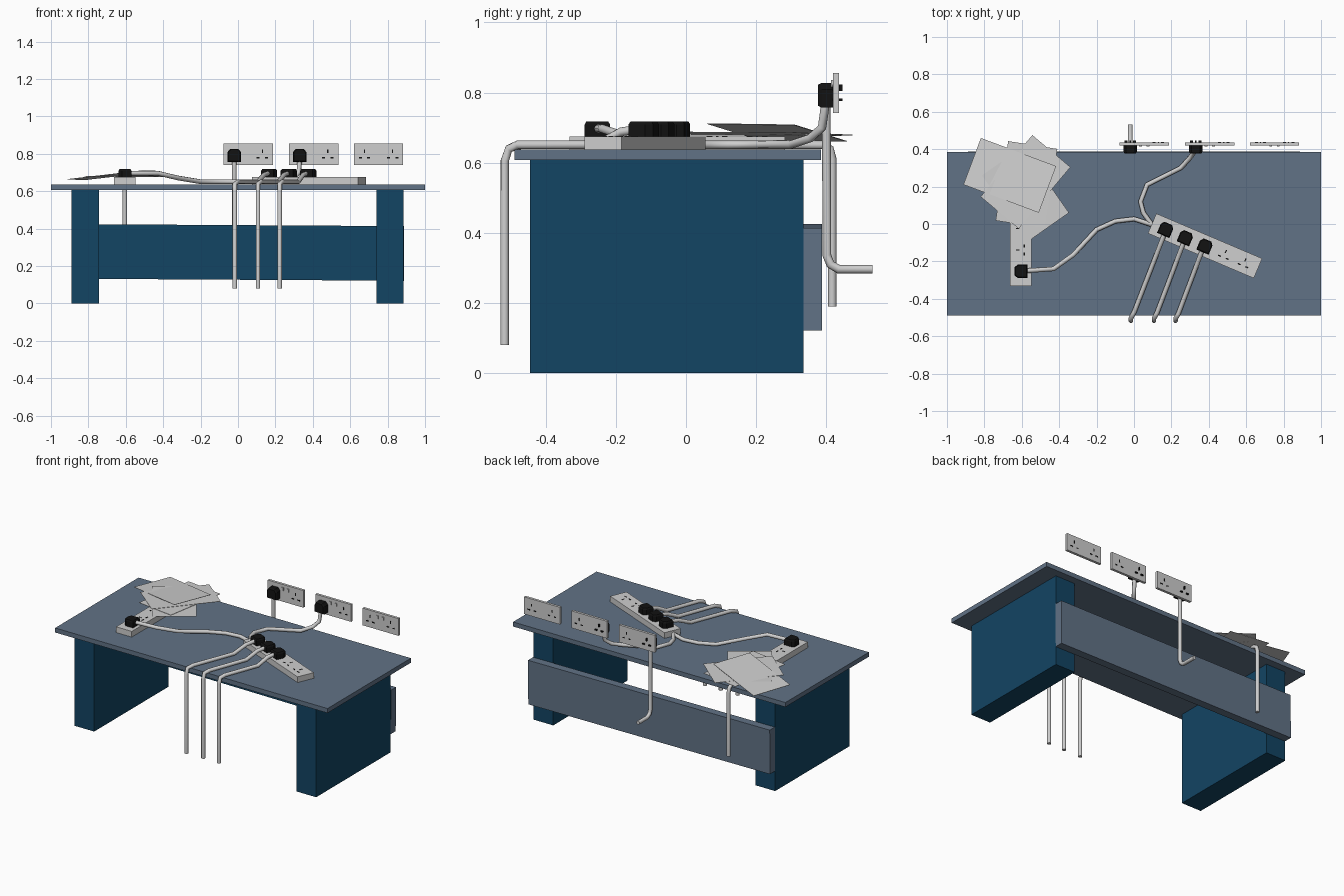
import bpy, bmesh
from math import radians
from mathutils import Matrix, Vector

cube = bpy.data.objects.get("Cube")
if cube:
    bpy.data.objects.remove(cube, do_unlink=True)


def material(name, r, g, b):
    m = bpy.data.materials.new(name)
    m.use_nodes = True
    m.diffuse_color = (r, g, b, 1)
    bsdf = next(n for n in m.node_tree.nodes if n.type == 'BSDF_PRINCIPLED')
    bsdf.inputs["Base Color"].default_value = (r, g, b, 1)
    return m


SLATE = material("slate", 0.12, 0.17, 0.24)
TEAL = material("deep teal", 0.006, 0.058, 0.125)
GREY = material("light grey", 0.62, 0.62, 0.62)
BLACK = material("black", 0.006, 0.006, 0.006)


def finish(name, bm, mats, frame=None):
    bmesh.ops.recalc_face_normals(bm, faces=bm.faces)
    mesh = bpy.data.meshes.new(name)
    bm.to_mesh(mesh)
    bm.free()
    for m in mats:
        mesh.materials.append(m)
    ob = bpy.data.objects.new(name, mesh)
    bpy.context.collection.objects.link(ob)
    if frame:
        ob.matrix_world = frame
    return ob


def boxes(name, parts, mats, frame=None):
    """Each part is (centre, size); all join into one mesh."""
    bm = bmesh.new()
    for centre, size in parts:
        bmesh.ops.create_cube(bm, size=1, matrix=Matrix.Translation(centre) @ Matrix.Diagonal((*size, 1)))
    return finish(name, bm, mats, frame)


def frame_at(loc, angle=0, axis='Z'):
    return Matrix.Translation(loc) @ Matrix.Rotation(radians(angle), 4, axis)


# Desk
boxes("desk_top", [((0, -0.052, 0.622), (2, 0.875, 0.03))], [SLATE])
for side, x in (("right", -0.817), ("left", 0.813)):
    boxes(side + "_leg", [((x, -0.055, 0.304), (0.145, 0.78, 0.607))], [TEAL])
panel = boxes("back_panel", [((0, 0, 0), (1.775, 0.053, 0.292))], [SLATE, TEAL],
              frame_at((0, 0.3615, 0.273), 0.35, 'Y'))
for f in panel.data.polygons:
    f.material_index = int(f.normal.y < -0.5)


# Sockets: one upright slot above two flat slots, cut through to both faces
def slots(name, xs, z, depth, frame):
    parts = []
    for x in xs:
        parts.append(((x, 0.016, z), (0.006, 0.018, depth)))
        parts += [((x + s * 0.022, -0.018, z), (0.016, 0.007, depth)) for s in (-1, 1)]
    boxes(name, parts, [BLACK], frame)


def plug(name, frame):
    bm = bmesh.new()
    outline = [(-0.036, -0.036), (0.036, -0.036), (0.036, 0.016),
               (0.022, 0.034), (-0.022, 0.034), (-0.036, 0.016)]
    rings = []
    for z, s in ((0, 1), (0.034, 1), (0.043, 0.86)):
        rings.append([bm.verts.new((x * s, y * s, z)) for x, y in outline])
    for low, high in zip(rings, rings[1:]):
        for i in range(len(outline)):
            j = (i + 1) % len(outline)
            bm.faces.new((low[i], low[j], high[j], high[i]))
    bm.faces.new(rings[0])
    bm.faces.new(rings[-1])
    finish(name, bm, [BLACK], frame)


# Power strips with five sockets each
SPACING = 0.114
strips = (("right", frame_at((-0.605, -0.025, 0.637), 90), 1),
          ("left", frame_at((0.38, -0.117, 0.637), -23), 3))
for side, frame, plugged in strips:
    boxes(side + "_power_strip", [((0, 0, 0.019), (0.615, 0.115, 0.038))], [GREY], frame)
    xs = [(i - 2) * SPACING for i in range(5)]
    slots(side + "_strip_slots", xs[plugged:], 0.037, 0.005, frame)
    for i in range(plugged):
        plug(f"{side}_strip_plug_{i + 1}", frame @ Matrix.Translation((xs[i], 0, 0.038)))

# Wall sockets
for i, x in enumerate((0.055, 0.405, 0.752)):
    frame = frame_at((x, 0.42, 0.798), 90, 'X')
    boxes(f"wall_socket_{i + 1}", [((0, 0, -0.0085), (0.263, 0.114, 0.017))], [GREY], frame)
    boxes(f"wall_switches_{i + 1}",
          [((s * 0.02, 0.028, 0.002), (0.014, 0.02, 0.008)) for s in (-1, 1)], [GREY], frame)
    slots(f"wall_slots_{i + 1}", (-0.075, 0.075), -0.0085, 0.02, frame)
    if i < 2:
        plug(f"wall_plug_{i + 1}", frame @ Matrix.Translation((-0.075, -0.005, 0)))
        slots(f"wall_plug_pins_{i + 1}", (-0.075,), -0.017, 0.02, frame)


# Cables
def cable(name, points, radius=0.0125):
    curve = bpy.data.curves.new(name, 'CURVE')
    curve.dimensions = '3D'
    curve.bevel_depth = radius
    curve.bevel_resolution = 2
    curve.use_fill_caps = True
    curve.materials.append(GREY)
    spline = curve.splines.new('POLY')
    spline.points.add(len(points) - 1)
    for p, co in zip(spline.points, points):
        p.co = (*co, 1)
    ob = bpy.data.objects.new(name, curve)
    bpy.context.collection.objects.link(ob)
    bpy.ops.object.select_all(action='DESELECT')
    ob.select_set(True)
    bpy.context.view_layer.objects.active = ob
    bpy.ops.object.convert(target='MESH')
    bpy.ops.object.shade_smooth_by_angle(angle=radians(50))


# Three cables over the front edge
for i, (x, y, end) in enumerate(((0.16, -0.06, -0.017), (0.265, -0.1, 0.107), (0.365, -0.14, 0.223))):
    start, edge = Vector((x, y, 0.695)), Vector((end, -0.517, 0.651))
    path = [start, start.lerp(edge, 0.12), start.lerp(edge, 0.3), start.lerp(edge, 0.9)]
    path[1].z = 0.688
    path[2].z = path[3].z = 0.651
    path += [(end, -0.505, 0.64), (end, -0.517, 0.605), (end, -0.517, 0.08)]
    cable(f"front_cable_{i + 1}", path)

cable("linking_cable", [(-0.575, -0.25, 0.697), (-0.43, -0.24, 0.697), (-0.325, -0.165, 0.672),
                        (-0.2, -0.03, 0.651), (-0.1, 0.015, 0.651), (0, 0.027, 0.651), (0.1, -0.005, 0.651)])
cable("strip_to_wall_cable", [(0.1, -0.01, 0.651), (0.05, 0.06, 0.651), (0.035, 0.12, 0.651),
                              (0.07, 0.21, 0.651), (0.25, 0.3, 0.652), (0.3, 0.355, 0.67),
                              (0.325, 0.388, 0.7), (0.33, 0.398, 0.77)])
cable("wall_drop_cable", [(-0.02, 0.4, 0.77), (-0.02, 0.402, 0.335), (-0.02, 0.412, 0.31),
                          (-0.02, 0.435, 0.296), (-0.02, 0.532, 0.296)])
cable("rear_drop_cable", [(-0.605, 0.27, 0.651), (-0.605, 0.39, 0.651), (-0.605, 0.41, 0.638),
                          (-0.605, 0.417, 0.61), (-0.605, 0.417, 0.19)])

# Loose paper sheets: centre, turn, and slope along x and y
sheets = (((-0.58, 0.16, 0.678), 125, 0, 0),
          ((-0.575, 0.21, 0.680), 81, 0.01, -0.01),
          ((-0.58, 0.225, 0.683), 50, 0.02, -0.02),
          ((-0.664, 0.26, 0.686), -20.5, 0.098, -0.051))
for i, (loc, turn, sx, sy) in enumerate(sheets):
    sheet = boxes(f"paper_sheet_{i + 1}", [((0, 0, 0), (0.43, 0.266, 0.002))], [GREY])
    slope = Matrix.Identity(4)
    slope[2][0], slope[2][1] = sx, sy
    sheet.data.transform(Matrix.Translation(loc) @ slope @ frame_at((0, 0, 0), turn))
